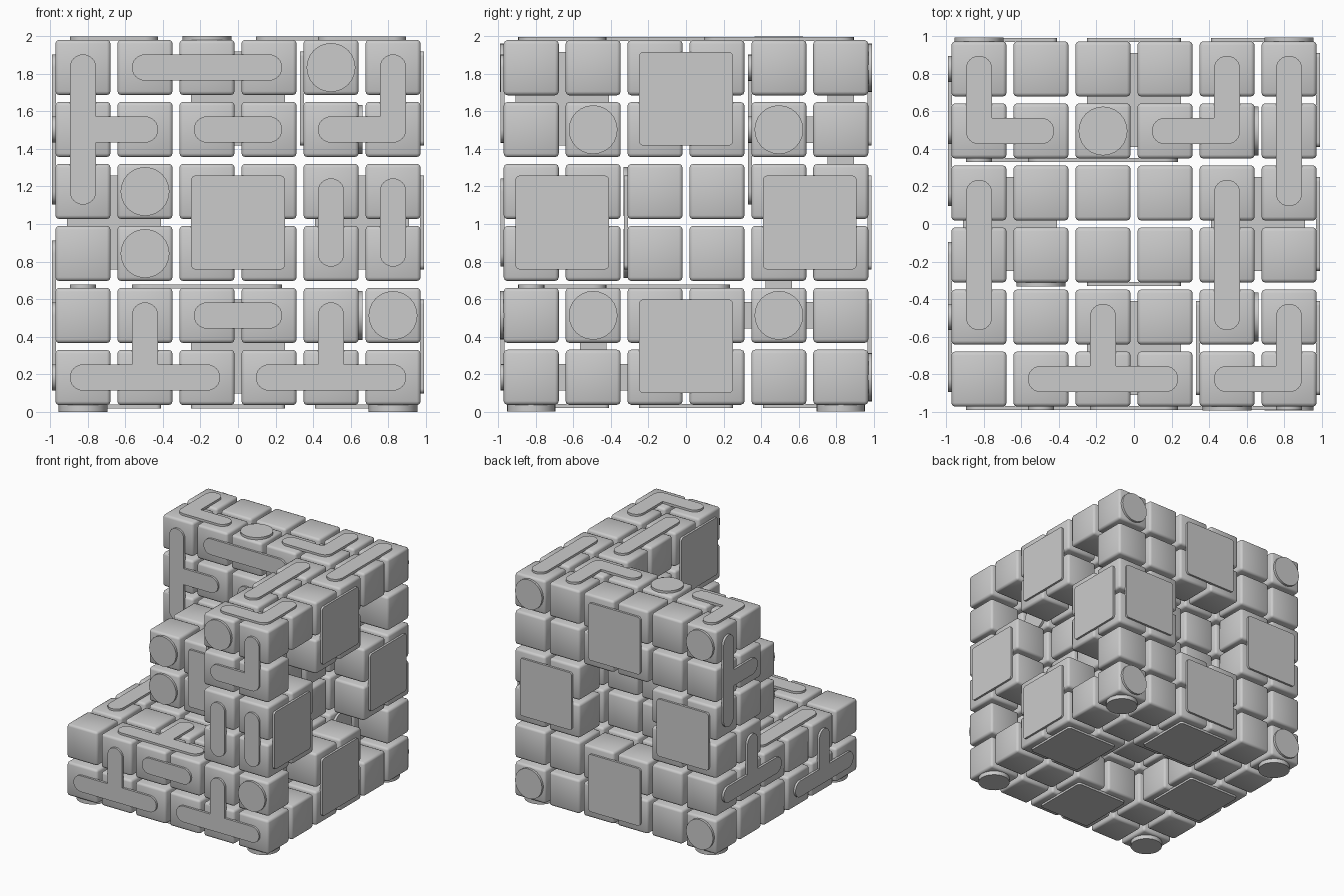
import bpy, bmesh, math
from mathutils import Vector

if "Cube" in bpy.data.objects:
    bpy.data.objects.remove(bpy.data.objects["Cube"], do_unlink=True)

PITCH, HALF, MID_Z = 0.33, 0.147, 1.008
X, Y, Z = 0, 1, 2
MIDDLE = (2, 3)

grey = bpy.data.materials.new("plain grey")
grey.use_nodes = True
grey.diffuse_color = (0.6, 0.6, 0.6, 1)
grey.node_tree.nodes["Principled BSDF"].inputs["Base Color"].default_value = (0.6, 0.6, 0.6, 1)


def place(cell, axis):
    return (cell - 2.5) * PITCH + (MID_Z if axis == Z else 0)


def finish(name, bm):
    mesh = bpy.data.meshes.new(name)
    bm.to_mesh(mesh)
    bm.free()
    mesh.materials.append(grey)
    ob = bpy.data.objects.new(name, mesh)
    bpy.context.collection.objects.link(ob)
    return ob


# Which cells of the grid hold a block
def filled(x, y, z):
    mid = [c in MIDDLE for c in (x, y, z)]
    if x < 4 and y < 4 and z > 1:              # open corner with a core in it
        return x > 0 and y > 1 and z < 4
    if x == 5 and mid[1] and mid[2]:           # sunken face centres
        return False
    if y == 5 and mid[0] and mid[2]:
        return False
    if z == 0 and mid[0] and mid[1]:
        return False
    return not (x == 5 and y in (1, 4) and z in (1, 4))


# Rounded blocks
bm = bmesh.new()
for x in range(6):
    for y in range(6):
        for z in range(6):
            if filled(x, y, z):
                made = bmesh.ops.create_cube(bm, size=2 * HALF)["verts"]
                spot = Vector((place(x, X), place(y, Y), place(z, Z)))
                bmesh.ops.translate(bm, verts=made, vec=spot)
bmesh.ops.bevel(bm, geom=bm.edges[:], offset=0.02, segments=2, profile=0.5, affect="EDGES")
for f in bm.faces:
    f.smooth = True
finish("blocks", bm)


# One rounded slab on a block face, spanning cells a to b of the two other axes
def slab(bm, axis, sign, layer, a, b, half, radius, height):
    others = [i for i in range(3) if i != axis]
    lo = [place(a[k], i) - half + radius for k, i in enumerate(others)]
    hi = [place(b[k], i) + half - radius for k, i in enumerate(others)]
    base = place(layer, axis) + sign * (HALF - 0.004)
    corners = ((hi[0], hi[1]), (lo[0], hi[1]), (lo[0], lo[1]), (hi[0], lo[1]))
    steps, ring = 6, []
    for n, (u, v) in enumerate(corners):
        for s in range(steps + 1):
            t = math.pi / 2 * (n + s / steps)
            p = Vector((0, 0, 0))
            p[axis] = base
            p[others[0]] = u + radius * math.cos(t)
            p[others[1]] = v + radius * math.sin(t)
            if not ring or (p - ring[-1]).length > 0.0005:
                ring.append(p)
    if (ring[0] - ring[-1]).length < 0.0005:
        ring.pop()
    face = bm.faces.new([bm.verts.new(p) for p in ring])
    top = bmesh.ops.extrude_face_region(bm, geom=[face])["geom"]
    push = Vector((0, 0, 0))
    push[axis] = sign * (height + 0.004)
    bmesh.ops.translate(bm, verts=[g for g in top if isinstance(g, bmesh.types.BMVert)], vec=push)


def plate(name, axis, sign, layer, spans, half=0.07, radius=0.07, height=0.018):
    bm = bmesh.new()
    for a, b in spans:
        slab(bm, axis, sign, layer, a, b, half, radius, height)
    bmesh.ops.recalc_face_normals(bm, faces=bm.faces[:])
    ob = finish(name, bm)
    bpy.ops.object.select_all(action="DESELECT")
    ob.select_set(True)
    bpy.context.view_layer.objects.active = ob
    bpy.ops.object.shade_smooth_by_angle(angle=math.radians(35))


def disc(name, axis, sign, layer, cell, height=0.02):
    plate(name, axis, sign, layer, [(cell, cell)], 0.13, 0.13, height)


def square(name, axis, sign, layer, cell):
    plate(name, axis, sign, layer, [(cell, (cell[0] + 1, cell[1] + 1))], 0.085, 0.025)


# Square plates around the middle of the three closed sides
for side, axis, sign, layer in (("right", X, 1, 5), ("back", Y, 1, 5), ("bottom", Z, -1, 0)):
    for cell in ((2, 0), (0, 2), (4, 2), (2, 4)):
        square(side + "_square", axis, sign, layer, cell)

# Discs: sunken on one side, on the outer corners of the others
for u in (0, 1):
    for v in (0, 1):
        disc("sunken_disc", X, 1, 4, (1 + 3 * u, 1 + 3 * v))
        disc("back_disc", Y, 1, 5, (5 * u, 5 * v))
        disc("foot", Z, -1, 0, (5 * u, 5 * v), 0.036)

# Front plates
plate("front_tee_left", Y, -1, 0, [((0, 0), (2, 0)), ((1, 0), (1, 1))])
plate("front_tee_right", Y, -1, 0, [((3, 0), (5, 0)), ((4, 0), (4, 1))])
plate("front_bar_low", Y, -1, 0, [((2, 1), (3, 1))])
plate("front_bar_inner", Y, -1, 0, [((4, 2), (4, 3))])
plate("front_bar_outer", Y, -1, 0, [((5, 2), (5, 3))])
plate("front_angle", Y, -1, 0, [((5, 4), (5, 5)), ((4, 4), (5, 4))])
disc("front_disc_low", Y, -1, 0, (5, 1))
disc("front_disc_high", Y, -1, 0, (4, 5))

# Plates on the core and on the walls of the open corner
for z in MIDDLE:
    disc("core_disc", Y, -1, 2, (1, z))
square("core_square", Y, -1, 2, (2, 2))
square("inner_wall_square", X, -1, 4, (0, 4))
plate("wall_tee", Y, -1, 4, [((0, 3), (0, 5)), ((0, 4), (1, 4))])
plate("wall_bar_long", Y, -1, 4, [((1, 5), (3, 5))])
plate("wall_bar_short", Y, -1, 4, [((2, 4), (3, 4))])
plate("floor_tee", Z, 1, 1, [((1, 0), (3, 0)), ((2, 0), (2, 1))])
plate("floor_bar", Z, 1, 1, [((0, 1), (0, 3))])

# Top plates
plate("top_angle_left", Z, 1, 5, [((0, 4), (0, 5)), ((0, 4), (1, 4))])
plate("top_angle_back", Z, 1, 5, [((4, 4), (4, 5)), ((3, 4), (4, 4))])
plate("top_angle_front", Z, 1, 5, [((5, 0), (5, 1)), ((4, 0), (5, 0))])
plate("top_bar_outer", Z, 1, 5, [((5, 3), (5, 5))])
plate("top_bar_inner", Z, 1, 5, [((4, 1), (4, 3))])
disc("top_disc", Z, 1, 5, (2, 4))

# Left plates
plate("left_tee_high", X, -1, 0, [((5, 3), (5, 5)), ((4, 4), (5, 4))])
plate("left_tee_middle", X, -1, 0, [((3, 1), (5, 1)), ((4, 1), (4, 2))])
plate("left_tee_low", X, -1, 0, [((0, 0), (2, 0)), ((1, 0), (1, 1))])
